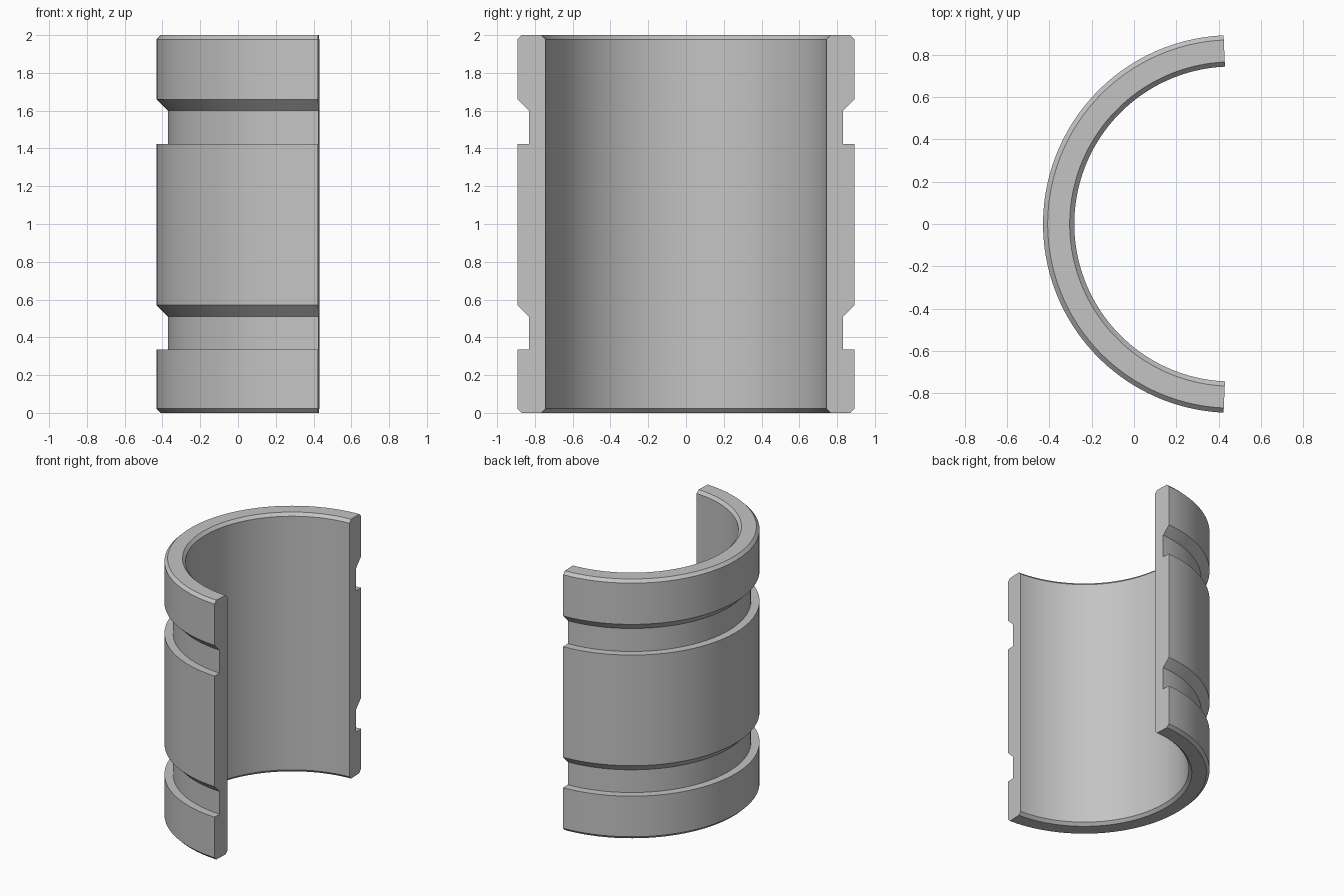
import bpy, bmesh, math
from mathutils import Vector

cube = bpy.data.objects.get("Cube")
if cube:
    bpy.data.objects.remove(cube, do_unlink=True)

# Main dimensions
R_OUT, R_IN, R_GROOVE = 0.893, 0.745, 0.833
HEIGHT, CHAMFER = 2.0, 0.022
ARC = math.radians(175)
CENTRE_X = 0.4627
SEGMENTS = 96

# Wall cross-section as (radius, z), going up the outside and down the bore
profile = [(R_IN + CHAMFER, 0), (R_OUT - CHAMFER, 0), (R_OUT, CHAMFER)]
for low, high in ((0.335, 0.51), (1.423, 1.60)):
    # Groove: square lower shoulder, sloped upper shoulder
    profile += [(R_OUT, low), (R_GROOVE, low), (R_GROOVE, high),
                (R_OUT, high + R_OUT - R_GROOVE)]
profile += [(R_OUT, HEIGHT - CHAMFER), (R_OUT - CHAMFER, HEIGHT),
            (R_IN + CHAMFER, HEIGHT), (R_IN, HEIGHT - CHAMFER), (R_IN, CHAMFER)]

# Sweep the section around the axis
axis = Vector((CENTRE_X, 0, 0))
start = math.pi - ARC / 2
direction = Vector((math.cos(start), math.sin(start), 0))
bm = bmesh.new()
verts = [bm.verts.new(axis + direction * r + Vector((0, 0, z))) for r, z in profile]
first_end = bm.faces.new(verts)
spun = bmesh.ops.spin(bm, geom=[first_end], cent=axis, axis=(0, 0, 1),
                      angle=ARC, steps=SEGMENTS, use_duplicate=False)

# Close the starting end if the sweep left it open
rim = [e for e in bm.edges if e.is_boundary]
if rim:
    bmesh.ops.contextual_create(bm, geom=rim)
bmesh.ops.recalc_face_normals(bm, faces=bm.faces)
mesh = bpy.data.meshes.new("half_bearing_shell")
bm.to_mesh(mesh)
bm.free()
shell = bpy.data.objects.new("half_bearing_shell", mesh)
bpy.context.collection.objects.link(shell)

# Plain grey metal
grey = bpy.data.materials.new("light_grey")
grey.use_nodes = True
colour = (0.55, 0.55, 0.55, 1)
grey.diffuse_color = colour
grey.node_tree.nodes["Principled BSDF"].inputs["Base Color"].default_value = colour
mesh.materials.append(grey)

# Smooth round walls, crisp shoulders
bpy.ops.object.select_all(action='DESELECT')
shell.select_set(True)
bpy.context.view_layer.objects.active = shell
bpy.ops.object.shade_smooth_by_angle(angle=math.radians(30))
